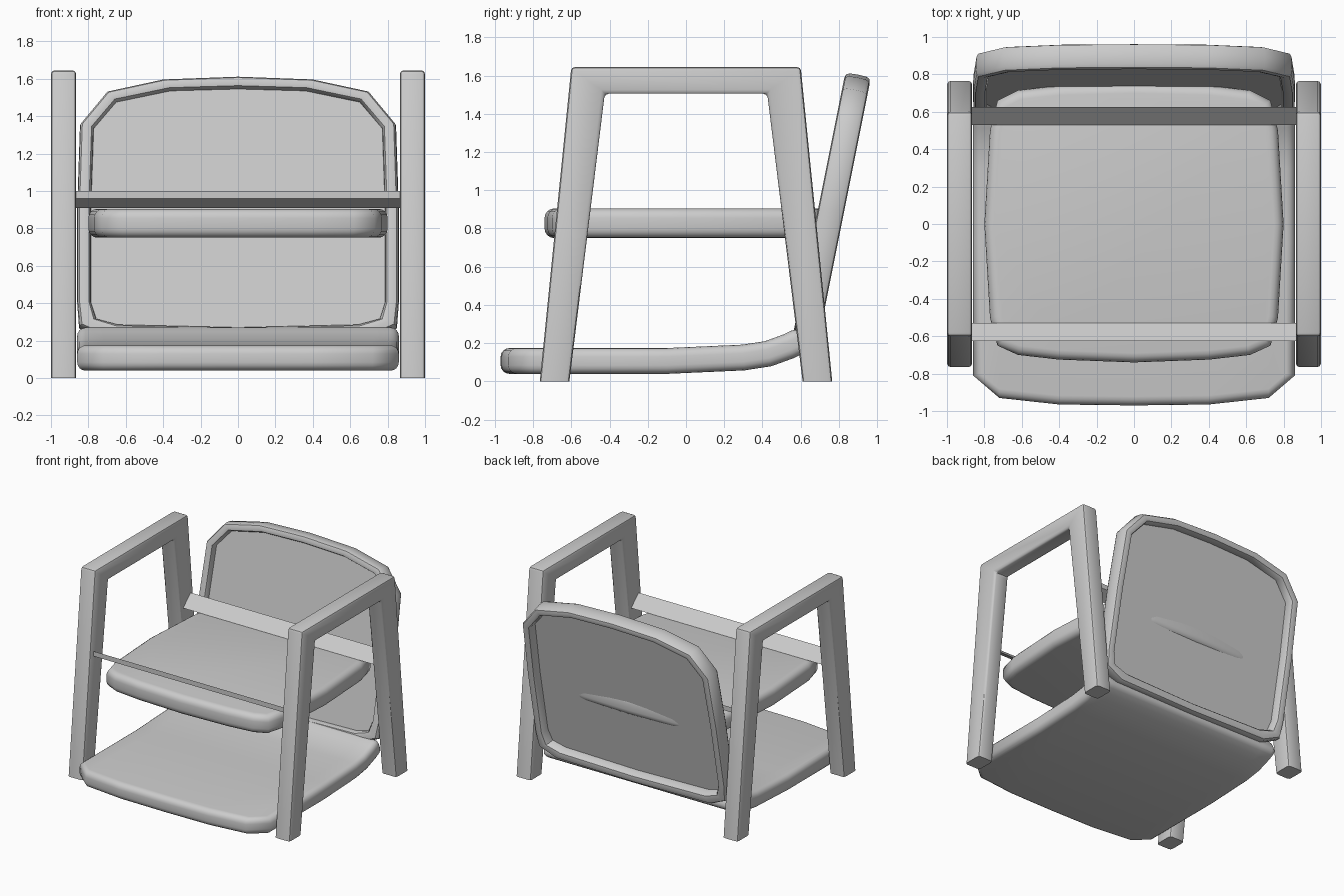
import bpy, bmesh, math
from mathutils import Vector

cube = bpy.data.objects.get("Cube")
if cube:
    bpy.data.objects.remove(cube, do_unlink=True)

grey = bpy.data.materials.new("plain grey")
grey.use_nodes = True
colour = (0.6, 0.6, 0.6, 1)
grey.diffuse_color = colour
grey.node_tree.nodes["Principled BSDF"].inputs["Base Color"].default_value = colour


def finish(name, bm, angle=35):
    bmesh.ops.recalc_face_normals(bm, faces=bm.faces)
    mesh = bpy.data.meshes.new(name)
    bm.to_mesh(mesh)
    bm.free()
    ob = bpy.data.objects.new(name, mesh)
    bpy.context.collection.objects.link(ob)
    mesh.materials.append(grey)
    bpy.ops.object.select_all(action='DESELECT')
    ob.select_set(True)
    bpy.context.view_layer.objects.active = ob
    bpy.ops.object.shade_smooth_by_angle(angle=math.radians(angle))
    return ob


def prism(points, offset):
    """Closed polygon extruded along an offset."""
    bm = bmesh.new()
    face = bm.faces.new([bm.verts.new(p) for p in points])
    out = bmesh.ops.extrude_face_region(bm, geom=[face], use_keep_orig=True)
    verts = [g for g in out["geom"] if isinstance(g, bmesh.types.BMVert)]
    bmesh.ops.translate(bm, verts=verts, vec=offset)
    bmesh.ops.recalc_face_normals(bm, faces=bm.faces)
    return bm


def bevel(bm, edges, width, segments):
    bmesh.ops.bevel(bm, geom=edges, offset=width, segments=segments,
                    profile=0.5, affect='EDGES', clamp_overlap=True)


def mirrored(half):
    """Complete an outline whose first and last points lie on x = 0."""
    return half + [(-x, z) for x, z in half[-2:0:-1]]


# Side frames: leaning legs joined by an armrest
arch = [(-.765, 0), (-.6, 1.645), (.6, 1.645), (.765, 0),
        (.61, 0), (.425, 1.505), (-.425, 1.505), (-.61, 0)]
for side, x in (("left", .865), ("right", -1)):
    bm = prism([(x, y, z) for y, z in arch], (.135, 0, 0))
    edges = [e for e in bm.edges if max(v.co.z for v in e.verts) > .01]
    bevel(bm, edges, .02, 2)
    finish(side + "_side_frame", bm)

# Wedge-shaped cross rails, sloping inwards
for name, s in (("front_rail", -1), ("rear_rail", 1)):
    wedge = [(.625, 1.0), (.53, .91), (.625, .96)]
    finish(name, prism([(-.88, s * y, z) for y, z in wedge], (1.76, 0, 0)), 20)

# Cushion: rounded slab with bowed sides
half = [(0, -.74), (.4, -.725), (.62, -.70), (.73, -.65), (.77, -.5), (.8, 0),
        (.77, .5), (.73, .66), (.62, .715), (.4, .74), (0, .75)]
bm = prism([(x, y, .75) for x, y in mirrored(half)], (0, 0, .155))
bevel(bm, [e for e in bm.edges if abs(e.verts[0].co.z - e.verts[1].co.z) < .01], .05, 4)
finish("cushion", bm, 50)

# Lower seat: bent sheet with thickness, rounded rim
columns = [(-.86, -.81), (-.72, -.93), (-.4, -.965), (0, -.97),
           (.4, -.965), (.72, -.93), (.86, -.81)]
rows = [(-.1, .107), (.3, .125), (.43, .145), (.54, .185), (.62, .225)]
bm = bmesh.new()
grid = [[bm.verts.new((x, y, .107)) for x, y in columns]]
grid += [[bm.verts.new((x, y, z)) for x, _ in columns] for y, z in rows]
for low, high in zip(grid, grid[1:]):
    for i in range(len(columns) - 1):
        bm.faces.new((low[i], low[i + 1], high[i + 1], high[i]))
seat = finish("lower_seat", bm, 50)
solid = seat.modifiers.new("thickness", 'SOLIDIFY')
solid.thickness, solid.offset = .135, 0
soft = seat.modifiers.new("rounding", 'BEVEL')
soft.width, soft.segments = .045, 4
soft.limit_method, soft.angle_limit = 'ANGLE', math.radians(60)

# Backrest plane: leaning backwards
lean = Vector((0, 1, -.2)).normalized()


def on_back(x, z, depth):
    return Vector((x, .66 + .2 * (z - .4), z)) + lean * depth


outer = mirrored([(0, 1.605), (.4, 1.59), (.7, 1.525), (.845, 1.35), (.86, .9),
                  (.86, .4), (.85, .27), (.7, .2), (0, .19)])
inner = mirrored([(0, 1.54), (.36, 1.53), (.65, 1.47), (.77, 1.33), (.785, .9),
                  (.785, .4), (.755, .31), (.64, .28), (0, .265)])

# Backrest rim: rounded section swept between the two outlines
section = [(.5 + .5 * math.copysign(abs(math.cos(a)) ** .6, math.cos(a)),
            .068 * math.copysign(abs(math.sin(a)) ** .6, math.sin(a)))
           for a in (math.tau * i / 12 for i in range(12))]
bm = bmesh.new()
rings = []
for (ox, oz), (ix, iz) in zip(outer, inner):
    rings.append([bm.verts.new(on_back(ix + (ox - ix) * t, iz + (oz - iz) * t, d))
                  for t, d in section])
for k, ring in enumerate(rings):
    after = rings[(k + 1) % len(rings)]
    for i in range(len(section)):
        j = (i + 1) % len(section)
        bm.faces.new((ring[i], ring[j], after[j], after[i]))
finish("backrest_rim", bm, 45)

# Backrest panel: thin sheet set inside the rim
middle = [((a + c) / 2, (b + d) / 2) for (a, b), (c, d) in zip(outer, inner)]
finish("backrest_panel", prism([on_back(x, z, -.02) for x, z in middle], lean * .015))
